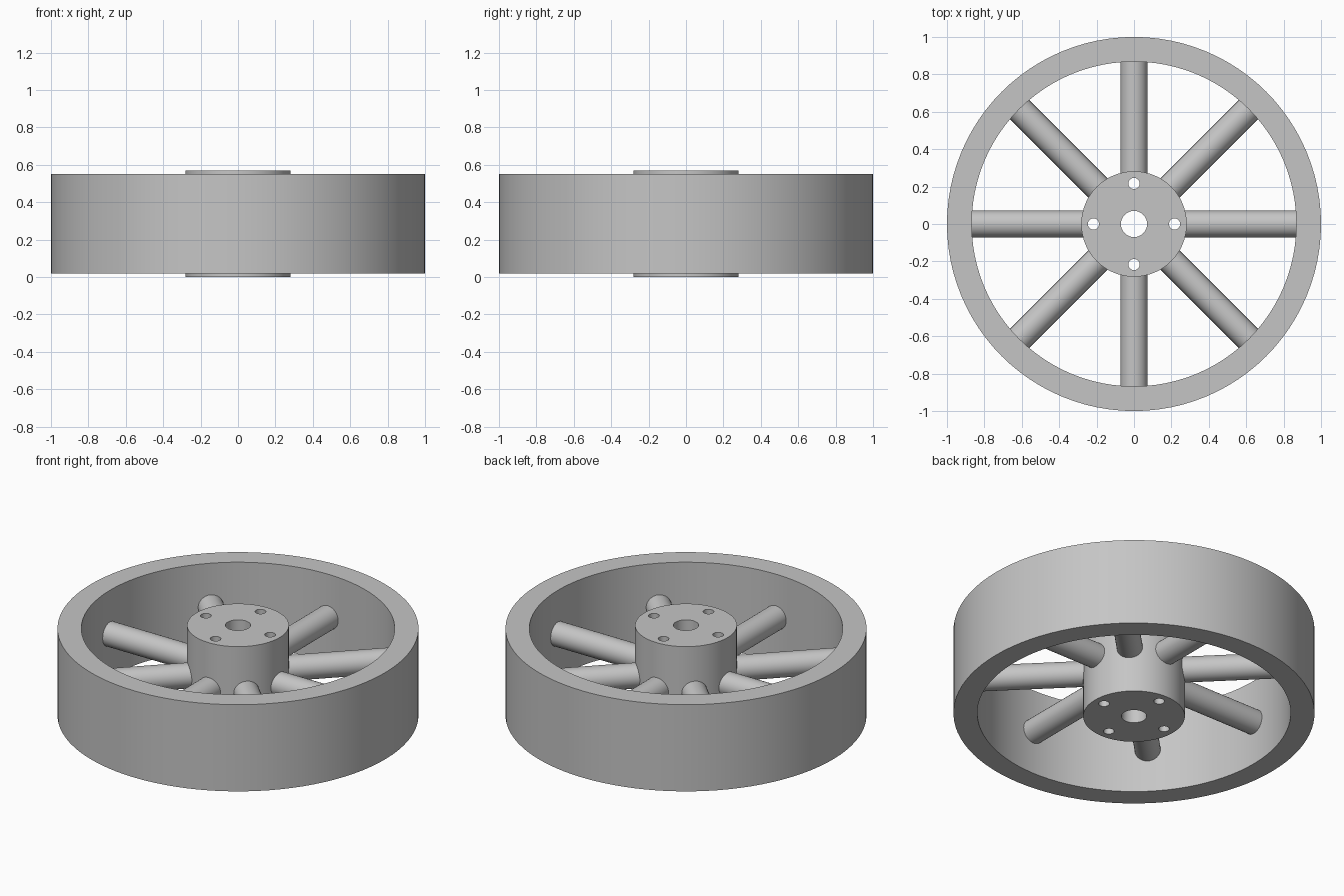
import bpy
from math import cos, sin, pi, radians

default = bpy.data.objects.get("Cube")
if default:
    bpy.data.objects.remove(default, do_unlink=True)

# Single plain metal colour
metal = bpy.data.materials.new("light_grey_metal")
metal.use_nodes = True
grey = (0.56, 0.56, 0.56, 1)
metal.diffuse_color = grey
metal.node_tree.nodes["Principled BSDF"].inputs["Base Color"].default_value = grey

BOTTOM, TOP = 0.0, 0.57
MIDDLE = (BOTTOM + TOP) / 2
RIM_INNER, HUB_RADIUS = 0.868, 0.282


def cylinder(name, radius, depth, location, sides, rotation=(0, 0, 0)):
    bpy.ops.mesh.primitive_cylinder_add(
        vertices=sides, radius=radius, depth=depth,
        location=location, rotation=rotation)
    obj = bpy.context.object
    obj.name = name
    obj.data.materials.append(metal)
    return obj


def activate(obj):
    bpy.ops.object.select_all(action='DESELECT')
    obj.select_set(True)
    bpy.context.view_layer.objects.active = obj


def bore(target, radius, x=0, y=0, sides=32):
    """Cut a vertical through hole in the target."""
    cutter = cylinder("hole_cutter", radius, 2, (x, y, MIDDLE), sides)
    cutter.hide_render = True
    activate(target)
    cut = target.modifiers.new("hole", 'BOOLEAN')
    cut.operation = 'DIFFERENCE'
    cut.solver = 'EXACT'
    cut.object = cutter
    bpy.ops.object.modifier_apply(modifier=cut.name)
    bpy.data.objects.remove(cutter, do_unlink=True)


def smooth(obj):
    activate(obj)
    bpy.ops.object.shade_smooth_by_angle(angle=radians(30))


# Wide flat rim
rim = cylinder("rim", 1, 0.53, (0, 0, MIDDLE), 96)
bore(rim, RIM_INNER, sides=96)
smooth(rim)

# Hub with axle bore and four bolt holes
hub = cylinder("hub", HUB_RADIUS, TOP - BOTTOM, (0, 0, MIDDLE), 64)
bore(hub, 0.07)
for i in range(4):
    a = i * pi / 2
    bore(hub, 0.03, 0.217 * cos(a), 0.217 * sin(a), sides=24)
smooth(hub)

# Eight round spokes, slightly embedded in hub and rim
start, end = HUB_RADIUS - 0.025, RIM_INNER + 0.02
reach = (start + end) / 2
for i in range(8):
    a = i * pi / 4
    spoke = cylinder(f"spoke_{i + 1}", 0.072, end - start,
                     (reach * cos(a), reach * sin(a), MIDDLE), 32,
                     (0, pi / 2, a))
    smooth(spoke)
